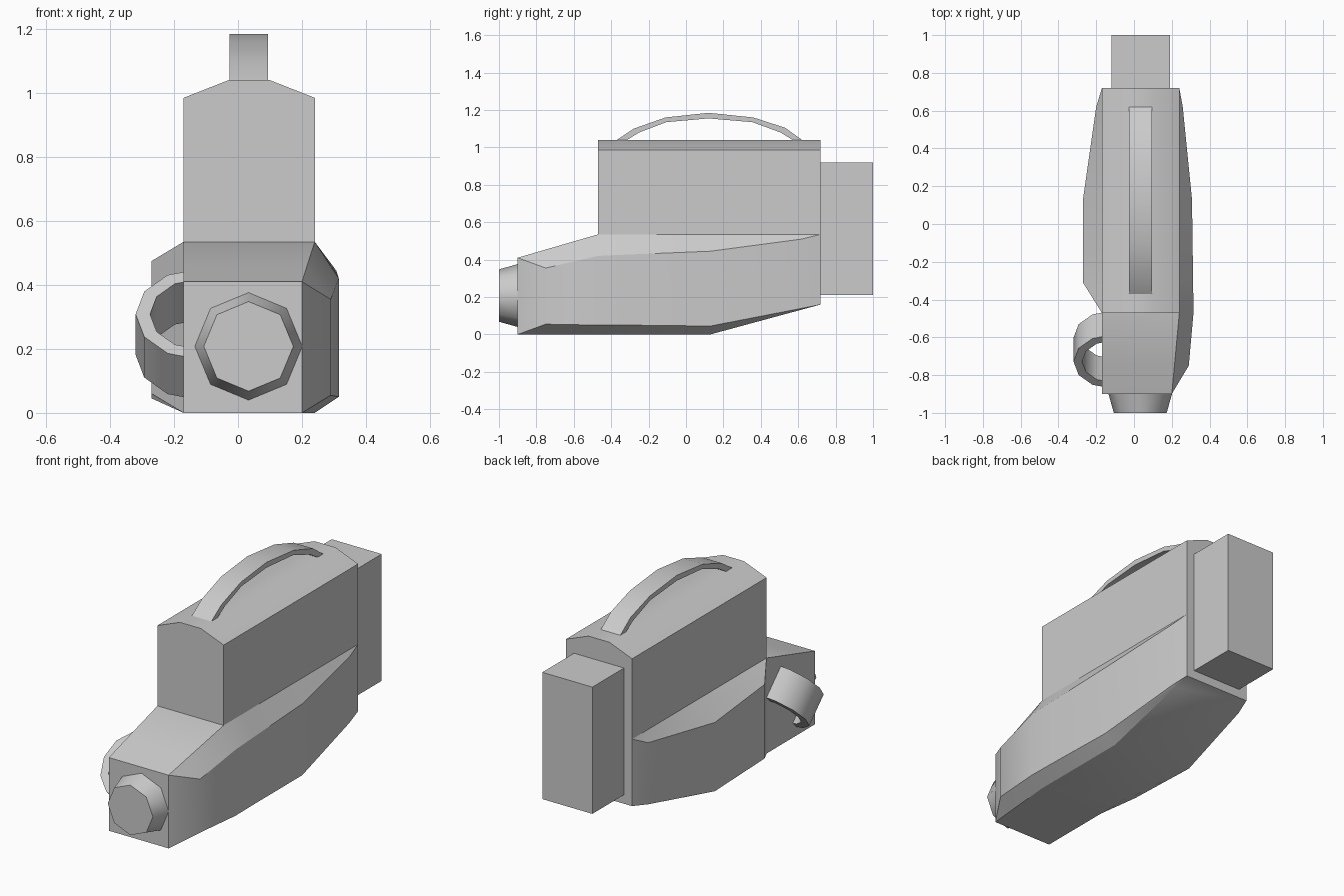
import bpy, bmesh, math

if "Cube" in bpy.data.objects:
    bpy.data.objects.remove(bpy.data.objects["Cube"])


def loft(name, sections, angle=30):
    """Skin a row of equal-length closed sections and cap both ends."""
    bm = bmesh.new()
    rings = [[bm.verts.new(p) for p in s] for s in sections]
    n = len(rings[0])
    for a, b in zip(rings, rings[1:]):
        for i in range(n):
            j = (i + 1) % n
            bm.faces.new((a[i], a[j], b[j], b[i]))
    bm.faces.new(rings[0])
    bm.faces.new(rings[-1])
    bmesh.ops.remove_doubles(bm, verts=bm.verts[:], dist=0.0005)
    bmesh.ops.recalc_face_normals(bm, faces=bm.faces[:])
    me = bpy.data.meshes.new(name)
    bm.to_mesh(me)
    bm.free()
    ob = bpy.data.objects.new(name, me)
    bpy.context.collection.objects.link(ob)
    bpy.ops.object.select_all(action='DESELECT')
    ob.select_set(True)
    bpy.context.view_layer.objects.active = ob
    bpy.ops.object.shade_smooth_by_angle(angle=math.radians(angle))
    return ob


def extrude_y(name, profile, y0, y1):
    return loft(name, [[(x, y, z) for x, z in profile] for y in (y0, y1)])


L = -0.17  # flat left wall of the body

# lower body: y, deck z, base z, deck right x, right bulge (x, top, bottom), left bulge
stations = [
    (-0.90, 0.41, 0.0, 0.20, (0.20, 0.41, 0.0), (L, 0.41, 0.0)),
    (-0.75, 0.454, 0.0, 0.214, (0.29, 0.355, 0.055), (L, 0.454, 0.0)),
    (-0.47, 0.535, 0.0, 0.24, (0.315, 0.42, 0.05), (L, 0.535, 0.0)),
    (-0.31, 0.535, 0.0, 0.24, (0.313, 0.427, 0.05), (-0.27, 0.475, 0.06)),
    (0.13, 0.535, 0.0, 0.24, (0.307, 0.445, 0.045), (-0.27, 0.43, 0.045)),
    (0.62, 0.535, 0.133, 0.24, (0.258, 0.51, 0.14), (-0.20, 0.485, 0.14)),
    (0.72, 0.535, 0.16, 0.24, (0.24, 0.535, 0.16), (L, 0.535, 0.16)),
]
loft("lower_body", [
    [(L, y, t), (xr, y, t), (r[0], y, r[1]), (r[0], y, r[2]),
     (xr, y, b), (L, y, b), (l[0], y, l[2]), (l[0], y, l[1])]
    for y, t, b, xr, r, l in stations])

# upper housing with chamfered roof
extrude_y("upper_housing", [(L, 0.53), (0.24, 0.53), (0.24, 0.985),
                            (0.10, 1.04), (-0.03, 1.04), (L, 0.985)], -0.47, 0.72)

# battery block on the back
extrude_y("rear_battery", [(-0.12, 0.21), (0.19, 0.21), (0.19, 0.92), (-0.12, 0.92)],
          0.72, 1.0)

# tapered octagonal lens
loft("lens", [[(0.033 + r * math.cos(k * math.pi / 4), y, 0.208 + r * math.sin(k * math.pi / 4))
               for k in range(8)] for r, y in ((0.168, -0.9), (0.14, -1.0))], 50)

# arched carrying handle: outer and inner (y, z) points
outer = [(-0.37, 1.04), (-0.28, 1.10), (-0.11, 1.16), (0.12, 1.185),
         (0.36, 1.16), (0.53, 1.105), (0.62, 1.04)]
inner = [(-0.315, 1.04), (-0.25, 1.08), (-0.105, 1.135), (0.12, 1.155),
         (0.355, 1.135), (0.505, 1.08), (0.57, 1.04)]
loft("top_handle", [[(-0.027, *o), (0.094, *o), (0.094, *i), (-0.027, *i)]
                    for o, i in zip(outer, inner)])


# tilted half-ring hand strap on the left side
def strap_point(r, a, w):
    u, d = r * math.sin(a), math.sqrt(0.5)
    return (-0.12 + r * math.cos(a), -0.665 + (u - w) * d, 0.245 + (u + w) * d)


loft("hand_strap", [
    [strap_point(r, math.radians(90 + 30 * k), w)
     for r, w in ((0.2, 0.09), (0.2, -0.09), (0.155, -0.09), (0.155, 0.09))]
    for k in range(7)], 40)
